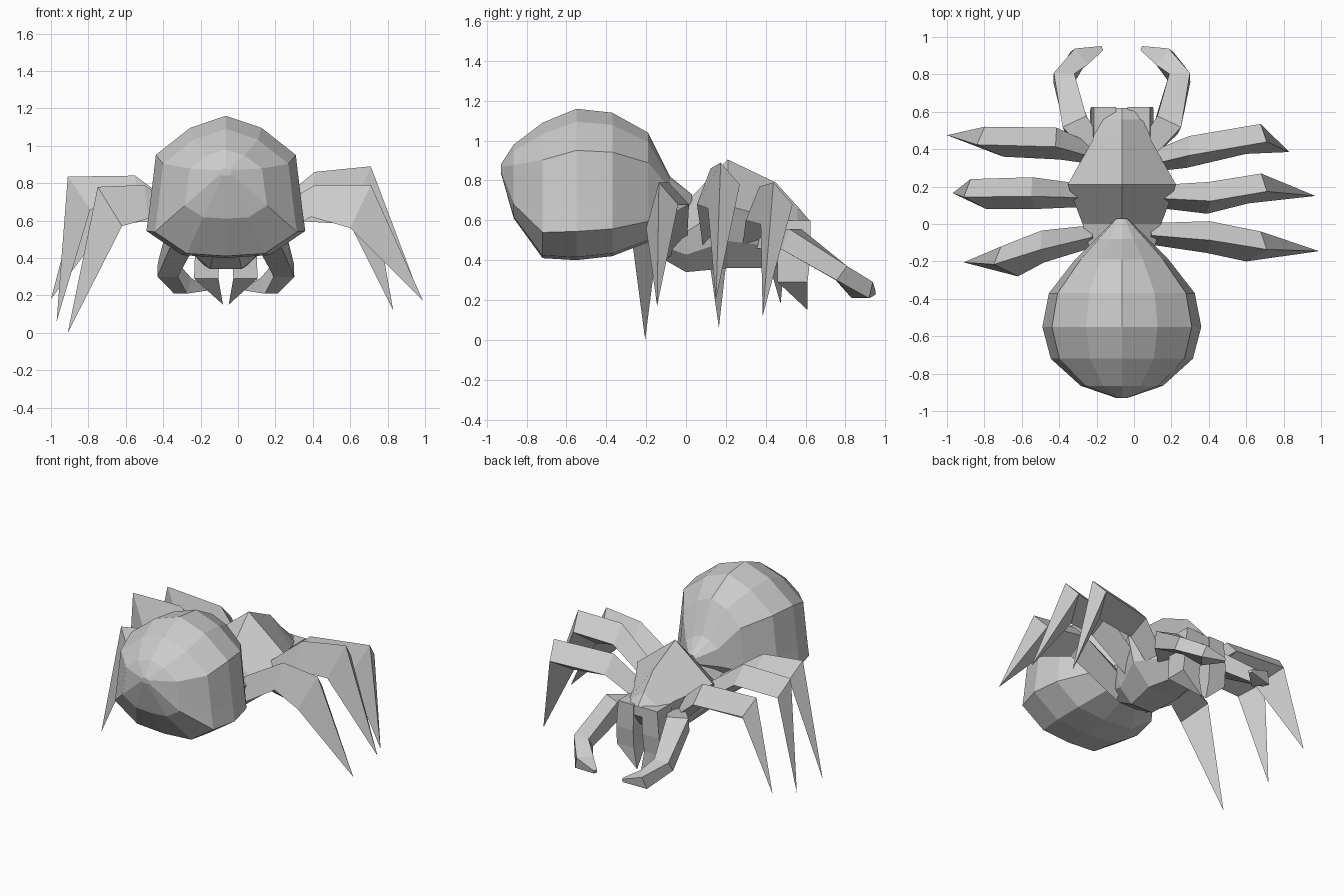
import bpy, bmesh
from mathutils import Vector

if "Cube" in bpy.data.objects:
    bpy.data.objects.remove(bpy.data.objects["Cube"])

CX = -0.065  # body centre line


def loft(name, rings, tip=None):
    """Skin closed rings of points; optional pointed end."""
    bm = bmesh.new()
    loops = [[bm.verts.new(p) for p in r] for r in rings]
    n = len(loops[0])
    for a, b in zip(loops, loops[1:]):
        for i in range(n):
            j = (i + 1) % n
            bm.faces.new((a[i], a[j], b[j], b[i]))
    bm.faces.new(loops[0])
    if tip:
        t = bm.verts.new(tip)
        for i in range(n):
            bm.faces.new((loops[-1][i], loops[-1][(i + 1) % n], t))
    else:
        bm.faces.new(loops[-1])
    bmesh.ops.recalc_face_normals(bm, faces=bm.faces)
    me = bpy.data.meshes.new(name)
    bm.to_mesh(me)
    bm.free()
    ob = bpy.data.objects.new(name, me)
    bpy.context.collection.objects.link(ob)
    return ob


def body(name, half, stations):
    """Mirror a half section and scale it at each station (y, half width, top, bottom)."""
    section = half + [(-x, z) for x, z in reversed(half) if x > 0]
    loft(name, [[(CX + x * w, y, (t + b) / 2 + z * (t - b) / 2) for x, z in section]
                for y, w, t, b in stations])


# Abdomen
body("abdomen",
     [(0, 1), (.45, .83), (.88, .45), (.96, -.3), (1, -.62), (.55, -.96), (0, -1)],
     [(-.93, .03, .88, .84), (-.865, .22, .98, .61), (-.72, .38, 1.09, .41),
      (-.55, .425, 1.16, .40), (-.37, .39, 1.14, .42),
      (-.19, .25, 1.04, .49), (-.08, .14, .82, .60), (.03, .03, .73, .66)])

# Thorax and head
body("thorax",
     [(0, 1), (1, .15), (.85, -.5), (.4, -1)],
     [(-.14, .17, .66, .42), (0, .21, .69, .34), (.21, .29, .905, .36),
      (.45, .155, .79, .36), (.56, .13, .67, .45), (.62, .10, .60, .53)])


def wedge(x1, zt, x2, zb, y, w):
    """Triangular leg section: ridge, lower front shoulder, inner underside edge."""
    return [(x1, y - w * .2, zt), (x1 + (x2 - x1) * .3, y + w, zt - .11), (x2, y - w, zb)]


# Walking legs: root y, hip (x, y, top, bottom), knee (outer x, top, inner x, bottom, y), tip
legs = {
    "right_back_leg": (-.05, (.41, -.07, .79, .62), (.71, .79, .60, .56, -.12), (.99, -.145, .17)),
    "right_middle_leg": (.15, (.41, .14, .86, .68), (.71, .89, .61, .66, .19), (.97, .15, .20)),
    "right_front_leg": (.33, (.30, .385, .77, .60), (.71, .79, .60, .58, .455), (.83, .385, .12)),
    "left_back_leg": (-.06, (-.50, -.12, .79, .61), (-.75, .78, -.62, .57, -.20), (-.91, -.205, 0)),
    "left_middle_leg": (.15, (-.55, .165, .84, .67), (-.91, .835, -.79, .66, .16), (-.97, .165, .06)),
    "left_front_leg": (.37, (-.42, .43, .77, .60), (-.84, .79, -.70, .58, .44), (-1.0, .475, .18)),
}
for name, (ry, (hx, hy, ht, hb), (xo, kt, xi, kb, ky), tip) in legs.items():
    s = 1 if hx > 0 else -1
    loft(name, [wedge(CX + s * .16, .60, CX + s * .12, .40, ry, .055),
                wedge(hx, ht, hx - s * .02, hb, hy, .085),
                wedge(xo, kt, xi, kb, ky, .08)], tip)


def tube(name, path):
    """Four-sided limb along points (x, y, z, radius)."""
    pts = [Vector(p[:3]) for p in path]
    rings = []
    for i, p in enumerate(pts):
        d = (pts[min(i + 1, len(pts) - 1)] - pts[max(i - 1, 0)]).normalized()
        u = d.cross(Vector((0, 0, 1))).normalized()
        v = u.cross(d)
        r = path[i][3]
        rings.append([p + r * (a * u + b * v) for a, b in ((1, .8), (1, -.8), (-1, -.8), (-1, .8))])
    loft(name, rings)


for side, s in (("right", 1), ("left", -1)):
    # Feelers reaching forward and curling inward
    tube(side + "_feeler", [(CX + s * x, y, z, r) for x, y, z, r in (
        (.12, .38, .50, .05), (.245, .53, .505, .07), (.31, .78, .335, .055),
        (.23, .885, .25, .055), (.105, .94, .235, .012))])
    # Fangs below the head
    loft(side + "_fang", [[(CX + s * x, y, z) for x, y in ((a, f), (b, f), (b, k), (a, k))]
                          for a, b, f, k, z in ((.03, .15, .625, .47, .60),
                                                (.035, .165, .625, .46, .42),
                                                (.04, .17, .61, .46, .29))],
         (CX + s * .015, .61, .15))
